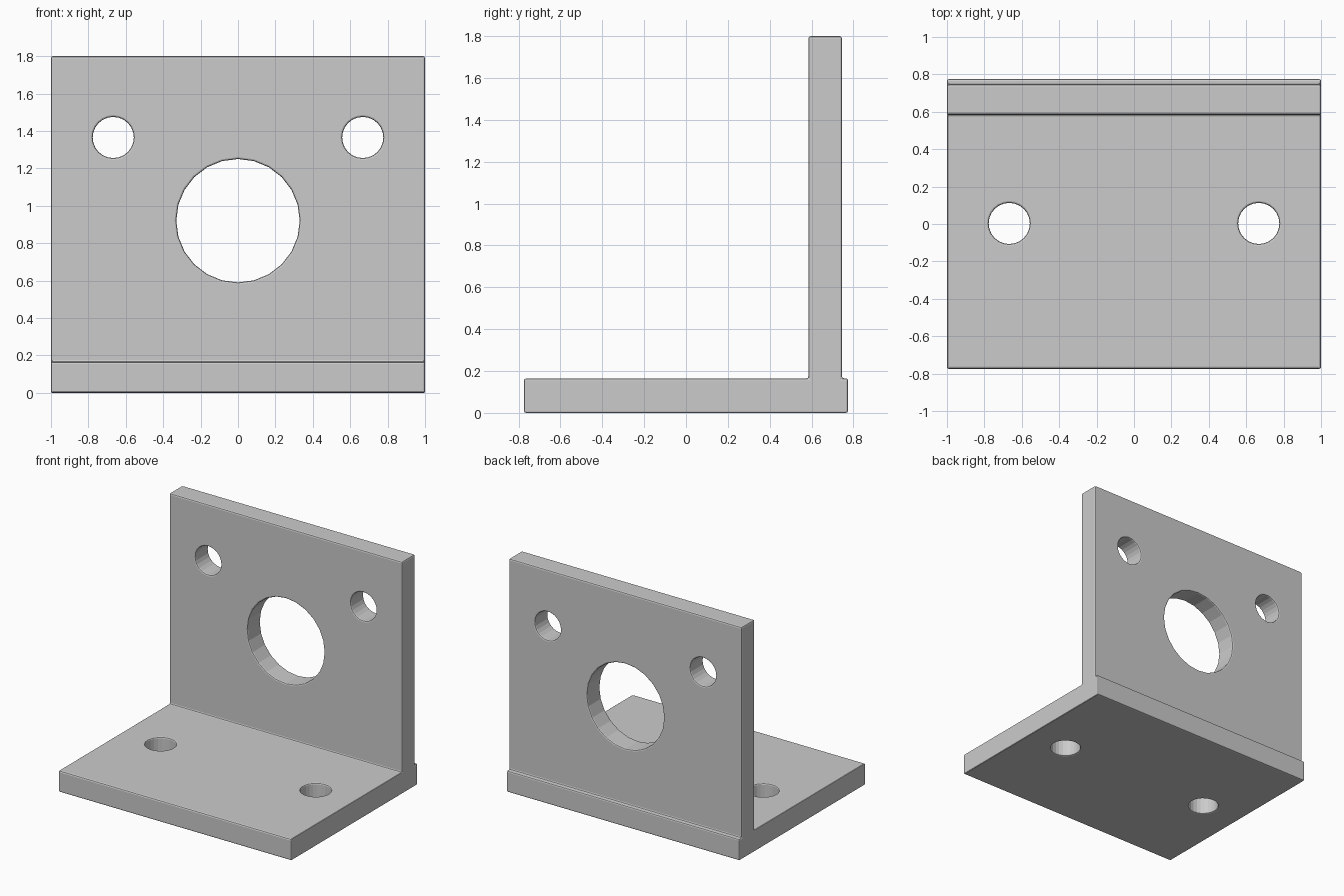
import bpy, bmesh
from math import pi
from mathutils import Matrix

if "Cube" in bpy.data.objects:
    bpy.data.objects.remove(bpy.data.objects["Cube"])

# L-shaped bracket: side profile (y, z) extruded along x
profile = [(-0.775, 0), (0.775, 0), (0.775, 0.165), (0.745, 0.165),
           (0.745, 1.8), (0.585, 1.8), (0.585, 0.165), (-0.775, 0.165)]
bm = bmesh.new()
face = bm.faces.new([bm.verts.new((-1, y, z)) for y, z in profile])
ext = bmesh.ops.extrude_face_region(bm, geom=[face])
bmesh.ops.translate(bm, vec=(2, 0, 0),
                    verts=[g for g in ext["geom"] if isinstance(g, bmesh.types.BMVert)])
bmesh.ops.recalc_face_normals(bm, faces=bm.faces[:])
mesh = bpy.data.meshes.new("angle_bracket")
bm.to_mesh(mesh)
bm.free()
bracket = bpy.data.objects.new("angle_bracket", mesh)
bpy.context.collection.objects.link(bracket)

# All holes gathered into one cutter mesh
cut = bmesh.new()


def hole(center, radius, upright=False):
    m = Matrix.Translation(center)
    if upright:
        m = m @ Matrix.Rotation(pi / 2, 4, "X")
    bmesh.ops.create_cone(cut, cap_ends=True, segments=24, radius1=radius,
                          radius2=radius, depth=0.5, matrix=m)


hole((0, 0.665, 0.92), 0.33, True)           # large opening in the wall
for s in (-1, 1):
    hole((s * 0.667, 0.665, 1.365), 0.11, True)  # wall screw holes
    hole((s * 0.667, 0.003, 0.08), 0.11)         # base screw holes
cut_mesh = bpy.data.meshes.new("hole_cutter")
cut.to_mesh(cut_mesh)
cut.free()
cutter = bpy.data.objects.new("hole_cutter", cut_mesh)
bpy.context.collection.objects.link(cutter)

# Cut the holes, then soften every sharp edge
mod = bracket.modifiers.new("holes", "BOOLEAN")
mod.object, mod.operation, mod.solver = cutter, "DIFFERENCE", "EXACT"
bev = bracket.modifiers.new("edge_rounding", "BEVEL")
bev.width, bev.segments = 0.01, 2
bev.limit_method, bev.angle_limit = "ANGLE", pi / 6

# Apply the modifiers and drop the cutter
bpy.context.view_layer.objects.active = bracket
bracket.select_set(True)
for name in ("holes", "edge_rounding"):
    bpy.ops.object.modifier_apply(modifier=name)
bpy.data.objects.remove(cutter)
